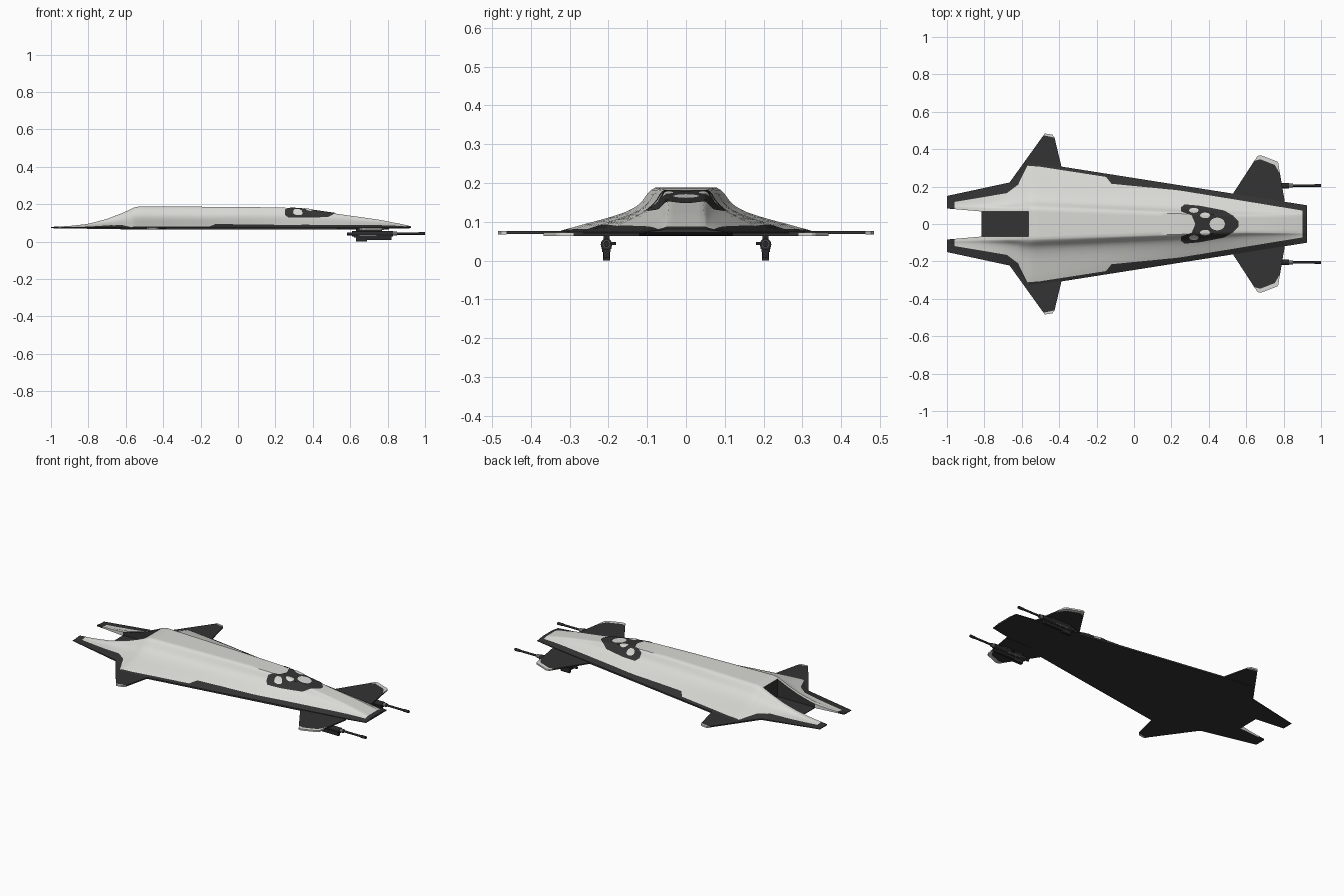
import bpy, bmesh, math

if "Cube" in bpy.data.objects:
    bpy.data.objects.remove(bpy.data.objects["Cube"])


def material(name, rgb):
    m = bpy.data.materials.new(name)
    m.diffuse_color = (*rgb, 1)
    m.use_nodes = True
    m.node_tree.nodes["Principled BSDF"].inputs["Base Color"].default_value = m.diffuse_color
    return m


WHITE = material("hull_white", (0.70, 0.70, 0.67))
DARK = material("trim_charcoal", (0.033, 0.033, 0.034))
GUN = material("gun_black", (0.022, 0.022, 0.024))
STEEL = material("gun_steel", (0.15, 0.15, 0.16))


def table(*pts):
    """Piecewise linear function through (x, value) points."""
    def f(x):
        if x <= pts[0][0]:
            return pts[0][1]
        for (a, u), (b, v) in zip(pts, pts[1:]):
            if x <= b:
                return u + (v - u) * (x - a) / (b - a)
        return pts[-1][1]
    return f


# hull shape along its length: half width, white/dark border, crown, notch, top and belly
width = table((-1, .15), (-.665, .222), (-.62, .262), (-.56, .33), (-.388, .307), (.925, .10))
border = table((-1, .112), (-.96, .118), (-.68, .165), (-.62, .21), (-.57, .312),
               (-.5, .306), (-.15, .252), (-.12, .215), (.24, .180), (.79, .09), (.925, .068))
crown = table((-1, .092), (-.815, .085), (-.54, .08), (.25, .055), (.6, .045), (.925, .05))
notch = table((-1, .083), (-.815, .067), (-.565, .067), (.25, .035), (.925, .03))
top = table((-1, .079), (-.9, .084), (-.8, .095), (-.7, .122), (-.6, .16), (-.56, .181),
            (-.53, .188), (0, .186), (.25, .182), (.35, .174), (.6, .139), (.757, .117),
            (.88, .093), (.925, .082))
belly = table((-1, .072), (-.6, .066), (.6, .064), (.925, .072))
bell = table((0, 1), (.03, .97), (.08, .86), (.13, .71), (.18, .6), (.25, .51), (.33, .43),
             (.45, .345), (.57, .27), (.73, .18), (.88, .09), (1, 0))
EDGE, FLOOR, BAY, TAIL = .0745, .073, -.565, -.815


def height(x, y):
    p, w = crown(x), width(x)
    s = min(max((abs(y) - p) / (w - p), 0), 1)
    b = min(max((x + .2) / 1.1, 0), 1) * .6
    return EDGE + (top(x) - EDGE) * (bell(s) * (1 - b) + (1 - s) * b)


def finish(bm, name, mats, smooth=None):
    me = bpy.data.meshes.new(name)
    bm.to_mesh(me)
    bm.free()
    for m in mats:
        me.materials.append(m)
    ob = bpy.data.objects.new(name, me)
    bpy.context.collection.objects.link(ob)
    if smooth:
        bpy.ops.object.select_all(action='DESELECT')
        ob.select_set(True)
        bpy.context.view_layer.objects.active = ob
        bpy.ops.object.shade_smooth_by_angle(angle=math.radians(smooth))
    return ob


def hull():
    bm = bmesh.new()

    def quad(pts, mat):
        for s in (1, -1):
            f = bm.faces.new([bm.verts.new((x, s * y, z)) for x, y, z in pts])
            f.material_index = mat

    def columns(x):
        n, p, e = notch(x), crown(x), border(x)
        us = (0, .04, .09, .14, .2, .27, .36, .48, .62, .8, 1)
        return [0, n] + [p + (e - p) * u for u in us] + [width(x)]

    marks = [-1, -.96, -.68, -.665, -.62, -.57, BAY, -.56, -.545, -.53, TAIL, -.388, -.15, -.12, .9, .925]
    xs = sorted(set(marks + [round(-.98 + .04 * i, 3) for i in range(47)]))
    for a, b in zip(xs, xs[1:]):
        ca, cb = columns(a), columns(b)
        last = len(ca) - 2
        for j in range(last + 1):
            ya, yb, yc, yd = ca[j], cb[j], cb[j + 1], ca[j + 1]
            if j == 0 and b <= TAIL:
                continue                      # open gap between the tail prongs
            bay = j == 0 and b <= BAY
            za = [FLOOR] * 4 if bay else [height(a, ya), height(b, yb), height(b, yc), height(a, yd)]
            dark = bay or j == last or b <= -.96 or a >= .9
            quad([(a, ya, za[0]), (b, yb, za[1]), (b, yc, za[2]), (a, yd, za[3])], int(dark))
            quad([(a, ya, belly(a)), (a, yd, belly(a)), (b, yc, belly(b)), (b, yb, belly(b))], 1)
            if a == xs[0]:                    # prong ends
                quad([(a, ya, belly(a)), (a, yd, belly(a)), (a, yd, za[3]), (a, ya, za[0])], 1)
            if b == xs[-1]:                   # blunt nose
                quad([(b, yb, belly(b)), (b, yc, belly(b)), (b, yc, za[2]), (b, yb, za[1])], 1)
        w1, w2 = ca[-1], cb[-1]               # outer edge
        quad([(a, w1, belly(a)), (b, w2, belly(b)), (b, w2, height(b, w2)), (a, w1, height(a, w1))], 1)
        if b <= BAY:                          # walls of gap and engine bay
            n1, n2 = ca[1], cb[1]
            l1, l2 = (belly(a), belly(b)) if b <= TAIL else (FLOOR, FLOOR)
            quad([(a, n1, l1), (b, n2, l2), (b, n2, height(b, n2)), (a, n1, height(a, n1))],
                 int(b > TAIL or b <= -.96))
    n = notch(BAY)                            # bay back wall and floor lip
    quad([(BAY, 0, FLOOR), (BAY, n, FLOOR), (BAY, n, height(BAY, n)), (BAY, 0, height(BAY, 0))], 1)
    quad([(TAIL, 0, belly(TAIL)), (TAIL, n, belly(TAIL)), (TAIL, n, FLOOR), (TAIL, 0, FLOOR)], 1)
    bmesh.ops.remove_doubles(bm, verts=bm.verts, dist=1e-5)
    bmesh.ops.recalc_face_normals(bm, faces=bm.faces)
    finish(bm, "hull", [WHITE, DARK], 35)


def sheet(name, x0, x1, inner, outer, lift, mat, nx=24, ny=10):
    """Thin painted plate that follows the hull, on both sides."""
    bm = bmesh.new()
    for s in (1, -1):
        rows = []
        for i in range(nx + 1):
            x = x0 + (x1 - x0) * i / nx
            a, b = inner(x), outer(x)
            ys = [a + (b - a) * j / ny for j in range(ny + 1)]
            rows.append([bm.verts.new((x, s * y, height(x, y) + lift)) for y in ys])
        for r, q in zip(rows, rows[1:]):
            for j in range(ny):
                f = [r[j], q[j], q[j + 1], r[j + 1]]
                bm.faces.new(f if s > 0 else f[::-1])
    bmesh.ops.remove_doubles(bm, verts=bm.verts, dist=1e-5)
    finish(bm, name, [mat], 40)


def plate(name, pts, z0, z1, mat):
    """Flat extruded outline, mirrored to both sides."""
    bm = bmesh.new()
    for s in (1, -1):
        f = bm.faces.new([bm.verts.new((x, s * y, z0)) for x, y in pts])
        r = bmesh.ops.extrude_face_region(bm, geom=[f])["geom"]
        for v in r:
            if isinstance(v, bmesh.types.BMVert):
                v.co.z = z1
    bmesh.ops.recalc_face_normals(bm, faces=bm.faces)
    finish(bm, name, [mat])


def box(name, x0, x1, y0, y1, z0, z1, mat):
    plate(name, [(x0, y0), (x1, y0), (x1, y1), (x0, y1)], z0, z1, mat)


def tube(name, x0, x1, r, z, mat, y=.205):
    for s, side in ((1, "left"), (-1, "right")):
        bpy.ops.mesh.primitive_cylinder_add(vertices=16, radius=r, depth=x1 - x0,
                                            location=((x0 + x1) / 2, s * y, z),
                                            rotation=(0, math.pi / 2, 0))
        ob = bpy.context.object
        ob.name = f"{name}_{side}"
        ob.data.materials.append(mat)
        bpy.ops.object.shade_smooth_by_angle(angle=math.radians(40))


hull()

# cockpit band and its light panes
sheet("cockpit_band", .25, .56,
      table((.25, .068), (.27, .06), (.312, .045), (.325, 0), (.56, 0)),
      table((.25, .088), (.27, .105), (.35, .098), (.48, .073), (.53, .045), (.56, .012)), .004, DARK, 32)
for k, (cx, cy, rx, ry) in enumerate([(.32, .073, .026, .013), (.38, .046, .027, .015), (.445, 0, .042, .034)]):
    def arc(x, cx=cx, rx=rx, ry=ry):
        return ry * math.sqrt(max(0, 1 - ((x - cx) / rx) ** 2))
    sheet(f"cockpit_pane_{k + 1}", cx - rx, cx + rx,
          lambda x: max(0, cy - arc(x)), lambda x: cy + arc(x), .006, WHITE, 14, 4)

# rear wings and front canards with light tips
plate("rear_wing", [(-.388, .26), (-.388, .307), (-.425, .462), (-.436, .467), (-.478, .476), (-.487, .47),
                    (-.665, .222), (-.55, .2)], .069, .076, DARK)
plate("rear_wing_tip", [(-.425, .462), (-.436, .477), (-.478, .484), (-.487, .47), (-.478, .473), (-.436, .464)],
      .068, .077, WHITE)
plate("canard", [(.52, .12), (.52, .148), (.648, .345), (.67, .352), (.752, .322), (.777, .29), (.806, .12)],
      .064, .071, DARK)
plate("canard_tip", [(.645, .338), (.66, .364), (.68, .367), (.765, .334), (.772, .325), (.78, .265),
                     (.768, .29), (.752, .316), (.675, .346)], .063, .072, WHITE)

# underslung guns
box("gun_pylon", .63, .77, .197, .213, .045, .066, GUN)
box("gun_receiver", .62, .82, .194, .216, .022, .05, GUN)
box("gun_magazine", .63, .69, .196, .214, 0, .024, GUN)
box("gun_feed", .69, .82, .197, .213, .008, .024, GUN)
box("gun_side_plate", .65, .74, .192, .218, .030, .040, STEEL)
box("gun_lever", .70, .715, .18, .195, .041, .048, GUN)
tube("gun_body", .61, .83, .015, .042, GUN)
tube("gun_rear_cap", .583, .612, .008, .042, GUN)
tube("gun_shroud", .80, .85, .011, .043, STEEL)
tube("gun_barrel", .83, 1.0, .006, .043, GUN)
tube("gun_muzzle", .965, .999, .008, .043, GUN)
